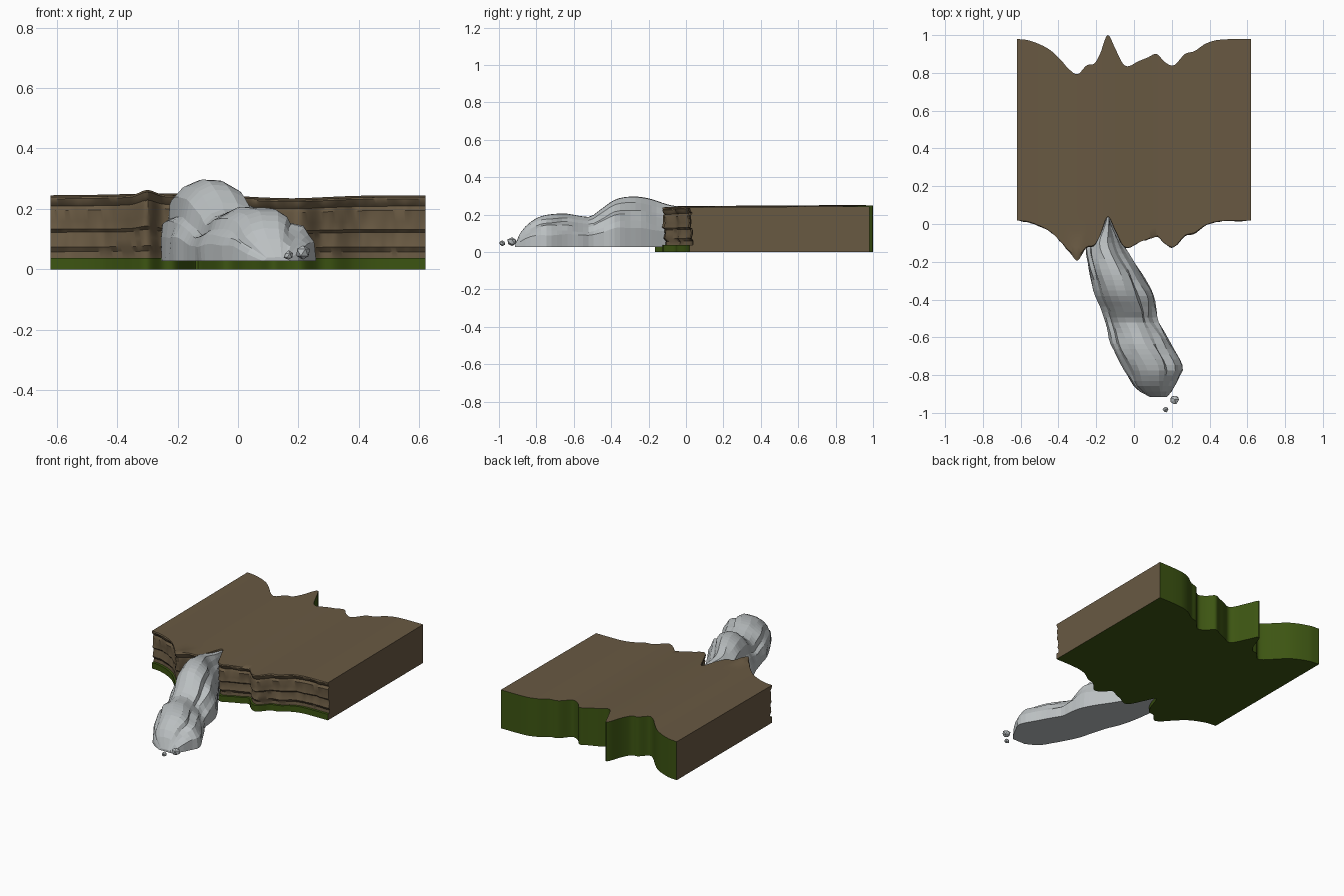
import bpy, bmesh, math, random
from mathutils import Vector, noise

random.seed(4)
if "Cube" in bpy.data.objects:
    bpy.data.objects.remove(bpy.data.objects["Cube"], do_unlink=True)


def make_material(name, rgb):
    mat = bpy.data.materials.new(name)
    mat.use_nodes = True
    mat.diffuse_color = (*rgb, 1)
    mat.node_tree.nodes["Principled BSDF"].inputs["Base Color"].default_value = (*rgb, 1)
    return mat


BROWN = make_material("brown earth", (.14, .1, .055))
GREEN = make_material("dark green", (.046, .09, .006))
GREY = make_material("grey rock", (.5, .53, .54))


def finish(bm, name, materials, smooth_angle=None):
    bmesh.ops.recalc_face_normals(bm, faces=bm.faces)
    mesh = bpy.data.meshes.new(name)
    bm.to_mesh(mesh)
    bm.free()
    for mat in materials:
        mesh.materials.append(mat)
    obj = bpy.data.objects.new(name, mesh)
    bpy.context.collection.objects.link(obj)
    if smooth_angle:
        bpy.ops.object.select_all(action='DESELECT')
        obj.select_set(True)
        bpy.context.view_layer.objects.active = obj
        bpy.ops.object.shade_smooth_by_angle(angle=math.radians(smooth_angle))
    return obj


def curve_at(points, t):
    """Smooth interpolation through rows sorted by their first value."""
    last = len(points) - 1
    i = max(k for k in range(last) if k == 0 or points[k][0] <= t)
    a, b = points[i], points[i + 1]
    before, after = points[max(i - 1, 0)], points[min(i + 2, last)]
    h = b[0] - a[0]
    s = min(max((t - a[0]) / h, 0), 1)
    result = []
    for k in range(1, len(a)):
        ma = (b[k] - before[k]) / (b[0] - before[0]) * h
        mb = (after[k] - a[k]) / (after[0] - a[0]) * h
        result.append((2*s**3 - 3*s*s + 1) * a[k] + (s**3 - 2*s*s + s) * ma
                      + (3*s*s - 2*s**3) * b[k] + (s**3 - s*s) * mb)
    return result


def bump(value, centre, width):
    return math.exp(-((value - centre) / width) ** 2)


def loft(bm, rings):
    """Skin closed rings and cap both ends; returns the segment of each face."""
    verts = [[bm.verts.new(p) for p in ring] for ring in rings]
    segments = {}
    n = len(verts[0])
    for a, b in zip(verts, verts[1:]):
        for k in range(n):
            m = (k + 1) % n
            segments[bm.faces.new((a[k], a[m], b[m], b[k]))] = k
    for ring in (verts[0], verts[-1]):
        segments[bm.faces.new(ring)] = -1
    return segments


# Ground slab: the same wavy edge at front and back
EDGE = [(-.62, .98), (-.55, .97), (-.45, .925), (-.38, .86), (-.35, .825), (-.3, .793),
        (-.25, .84), (-.21, .85), (-.18, .9), (-.14, 1), (-.1, .93), (-.06, .85),
        (-.03, .835), (.02, .86), (.07, .88), (.12, .9), (.16, .86), (.21, .84),
        (.27, .9), (.32, .915), (.38, .955), (.45, .975), (.62, .98)]
DEPTH = .96
STRIP = .038
WALL_ROWS = [(.97, -.004), (.9, .002), (.85, .012), (.78, .004), (.6, .008), (.47, .003),
             (.42, .014), (.3, .012), (.18, .006), (.1, .018), (0, .016)]
TOP_STEPS = 14


def top_height(x, y, front):
    z = .239 + .007 * bump(x, -.25, .2) - .009 * bump(x, .17, .17) + .006 * y
    return z + .018 * bump(x, -.3, .035) * bump(y, front, .06)


rings = []
COLUMNS = 150
for i in range(COLUMNS + 1):
    x = -.62 + 1.24 * i / COLUMNS
    back = curve_at(EDGE, x)[0]
    front = back - DEPTH
    ring = [(x, back, 0)]
    for j in range(TOP_STEPS + 1):
        y = back - DEPTH * (j / TOP_STEPS) ** .6
        ring.append((x, y, top_height(x, y, front)))
    top = ring[-1][2]
    for level, inset in WALL_ROWS:
        z = STRIP + (top - STRIP) * level
        rough = noise.noise(Vector((x * 14, level * 2, 3))) * .009
        rough += noise.noise(Vector((x * 35, level * 5, 8))) * .006
        rough *= min(1, level * 4)
        boulder = .022 * bump(x, -.3, .035) * bump(level, .85, .35)
        ring.append((x, front + inset + rough - boulder, z))
    ring += [(x, front, STRIP), (x, front, 0)]
    rings.append(ring)

bm = bmesh.new()
segments = loft(bm, rings)
size = len(rings[0])
for face, k in segments.items():
    face.material_index = 1 if k in (0, size - 1, size - 2, size - 3) else 0
finish(bm, "ground_slab", [BROWN, GREEN], 35)

# Rock ridge: distance forward, left edge, right edge, height
RIDGE = [(-.04, -.15, -.125, .235), (.03, -.2, -.1, .24), (.1, -.25, -.06, .255),
         (.2, -.245, 0, .287), (.29, -.23, .06, .297), (.38, -.205, .105, .28),
         (.46, -.17, .12, .225), (.51, -.155, .125, .19), (.56, -.14, .155, .192),
         (.65, -.115, .205, .206), (.76, -.06, .26, .196), (.81, -.03, .24, .175),
         (.86, .0, .215, .135), (.9, .05, .19, .08), (.915, .085, .175, .04)]
# Cross-section: sideways position, height fraction
SECTION = [(-1, 0), (-1, .3), (-.93, .5), (-.8, .57), (-.72, .78), (-.5, .92), (-.2, 1),
           (.15, .99), (.42, .88), (.5, .74), (.72, .66), (.86, .5), (.97, .38), (1, 0)]
BASE = .027
rings = []
SLICES = 34
for i in range(SLICES + 1):
    d = RIDGE[0][0] + (RIDGE[-1][0] - RIDGE[0][0]) * i / SLICES
    left, right, height = curve_at(RIDGE, d)
    middle, half = (left + right) / 2, (right - left) / 2
    ring = []
    for u, w in SECTION:
        wobble = Vector((u * 3, d * 9, w * 3))
        side = noise.noise(wobble) * .016 * min(1, w * 2)
        lift = noise.noise(wobble + Vector((7, 2, 5))) * .018 * w * (1 - w) * 4
        ring.append((middle + half * u + side, -d, BASE + (height - BASE) * w + lift))
    rings.append(ring)
bm = bmesh.new()
loft(bm, rings)
finish(bm, "rock_ridge", [GREY])

# Loose pebbles beyond the tip of the ridge
for name, spot, radius in (("large_pebble", (.215, -.93, .055), .028),
                           ("small_pebble", (.167, -.983, .046), .017)):
    bm = bmesh.new()
    bmesh.ops.create_icosphere(bm, subdivisions=1, radius=radius)
    for v in bm.verts:
        v.co = v.co * random.uniform(.8, 1.05) + Vector(spot)
        v.co.z = max(v.co.z, .032)
    finish(bm, name, [GREY])
